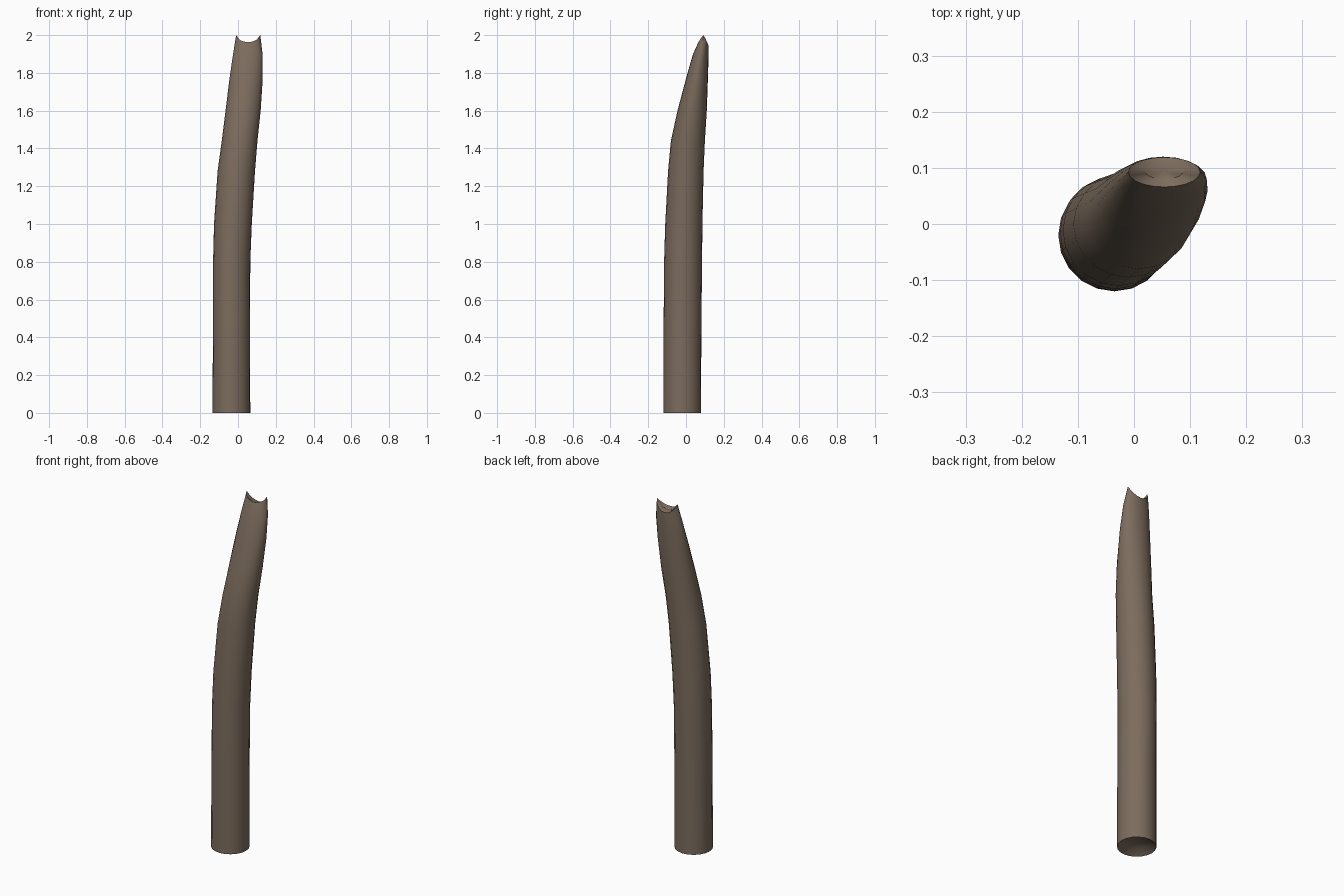
import bpy, bmesh, math

if "Cube" in bpy.data.objects:
    bpy.data.objects.remove(bpy.data.objects["Cube"])

SIDES = 20
# z, x min, x max, y min, y max of each ring up the branch
rings = [
    (0.00, -0.135, 0.065, -0.120, 0.080),
    (0.40, -0.133, 0.064, -0.119, 0.081),
    (0.80, -0.132, 0.065, -0.116, 0.085),
    (1.00, -0.127, 0.073, -0.110, 0.087),
    (1.28, -0.108, 0.090, -0.095, 0.093),
    (1.44, -0.086, 0.103, -0.080, 0.100),
    (1.60, -0.066, 0.120, -0.045, 0.110),
    (1.77, -0.045, 0.131, 0.000, 0.116),
    (1.90, -0.026, 0.130, 0.037, 0.120),
]

bm = bmesh.new()


def ring(x0, x1, y0, y1, height):
    """Oval loop of vertices; height is a function of the angle."""
    cx, cy, rx, ry = (x0 + x1) / 2, (y0 + y1) / 2, (x1 - x0) / 2, (y1 - y0) / 2
    out = []
    for i in range(SIDES):
        a = 2 * math.pi * i / SIDES
        out.append(bm.verts.new((cx + rx * math.cos(a), cy + ry * math.sin(a), height(a))))
    return out


def bridge(a, b):
    for i in range(SIDES):
        j = (i + 1) % SIDES
        bm.faces.new((a[i], a[j], b[j], b[i]))


def rim(a):
    # two side peaks, with dips at the front and (deeper) at the back
    dip = 0.037 if math.sin(a) < 0 else 0.055
    return 2.0 - dip * abs(math.sin(a)) ** 1.2


loops = [ring(*r[1:], lambda a, z=r[0]: z) for r in rings]
loops.append(ring(-0.010, 0.118, 0.066, 0.119, rim))
for a, b in zip(loops, loops[1:]):
    bridge(a, b)

# scooped broken end at the top
inner = ring(0.020, 0.088, 0.080, 0.108, lambda a: 1.958 - 0.006 * abs(math.sin(a)))
bridge(loops[-1], inner)
tip = bm.verts.new((0.054, 0.094, 1.952))
for i in range(SIDES):
    bm.faces.new((inner[i], inner[(i + 1) % SIDES], tip))

# shallow hollow under the foot
hollow = ring(-0.095, 0.025, -0.080, 0.040, lambda a: 0.025)
bridge(hollow, loops[0])
base = bm.verts.new((-0.035, -0.020, 0.035))
for i in range(SIDES):
    bm.faces.new((hollow[(i + 1) % SIDES], hollow[i], base))

bmesh.ops.recalc_face_normals(bm, faces=bm.faces)
mesh = bpy.data.meshes.new("branch")
bm.to_mesh(mesh)
bm.free()

branch = bpy.data.objects.new("branch", mesh)
bpy.context.collection.objects.link(branch)
bark = bpy.data.materials.new("bark")
bark.diffuse_color = (0.2, 0.15, 0.11, 1)
bark.use_nodes = True
bark.node_tree.nodes["Principled BSDF"].inputs["Base Color"].default_value = bark.diffuse_color
mesh.materials.append(bark)

bpy.context.view_layer.objects.active = branch
branch.select_set(True)
bpy.ops.object.shade_smooth_by_angle(angle=math.radians(40))
